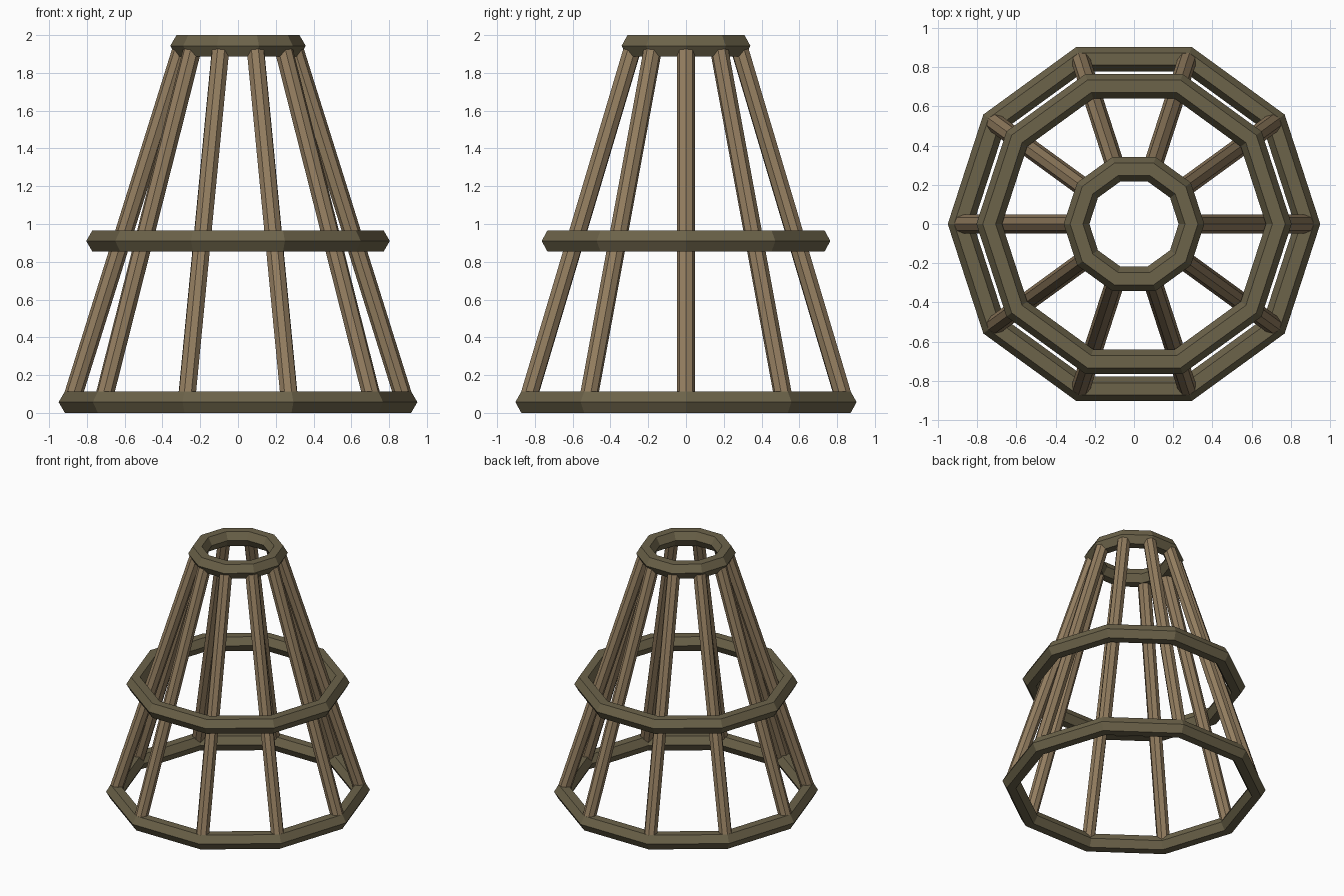
import bpy
from math import pi, atan2, cos, sin, hypot

if "Cube" in bpy.data.objects:
    bpy.data.objects.remove(bpy.data.objects["Cube"])

SIDES = 10
TUBE = 0.0655


def material(name, rgb):
    m = bpy.data.materials.new(name)
    m.diffuse_color = (*rgb, 1)
    m.use_nodes = True
    m.node_tree.nodes["Principled BSDF"].inputs["Base Color"].default_value = m.diffuse_color
    return m


ring_mat = material("dark_olive_wood", (0.15, 0.125, 0.068))
bar_mat = material("brown_wood", (0.29, 0.205, 0.115))


# Ten-sided hoop with a six-sided section
def ring(name, radius, z):
    bpy.ops.mesh.primitive_torus_add(
        major_segments=SIDES, minor_segments=6,
        major_radius=radius, minor_radius=TUBE, location=(0, 0, z))
    ob = bpy.context.object
    ob.name = name
    ob.data.materials.append(ring_mat)
    bpy.ops.object.shade_flat()


bottom = (0.884, 0.057)
top = (0.293, 1.943)
ring("bottom_ring", *bottom)
ring("middle_ring", 0.738, 0.91)
ring("top_ring", *top)

# Leaning bars joining the corners of the bottom and top hoops
dr, dz = bottom[0] - top[0], top[1] - bottom[1]
mid_r, mid_z = (bottom[0] + top[0]) / 2, (bottom[1] + top[1]) / 2
for i in range(SIDES):
    a = 2 * pi * i / SIDES
    bpy.ops.mesh.primitive_cylinder_add(
        vertices=8, radius=0.0485, depth=hypot(dr, dz),
        location=(mid_r * cos(a), mid_r * sin(a), mid_z),
        rotation=(0, -atan2(dr, dz), a))
    ob = bpy.context.object
    ob.name = f"leaning_bar_{i + 1}"
    ob.data.materials.append(bar_mat)
    bpy.ops.object.shade_flat()
